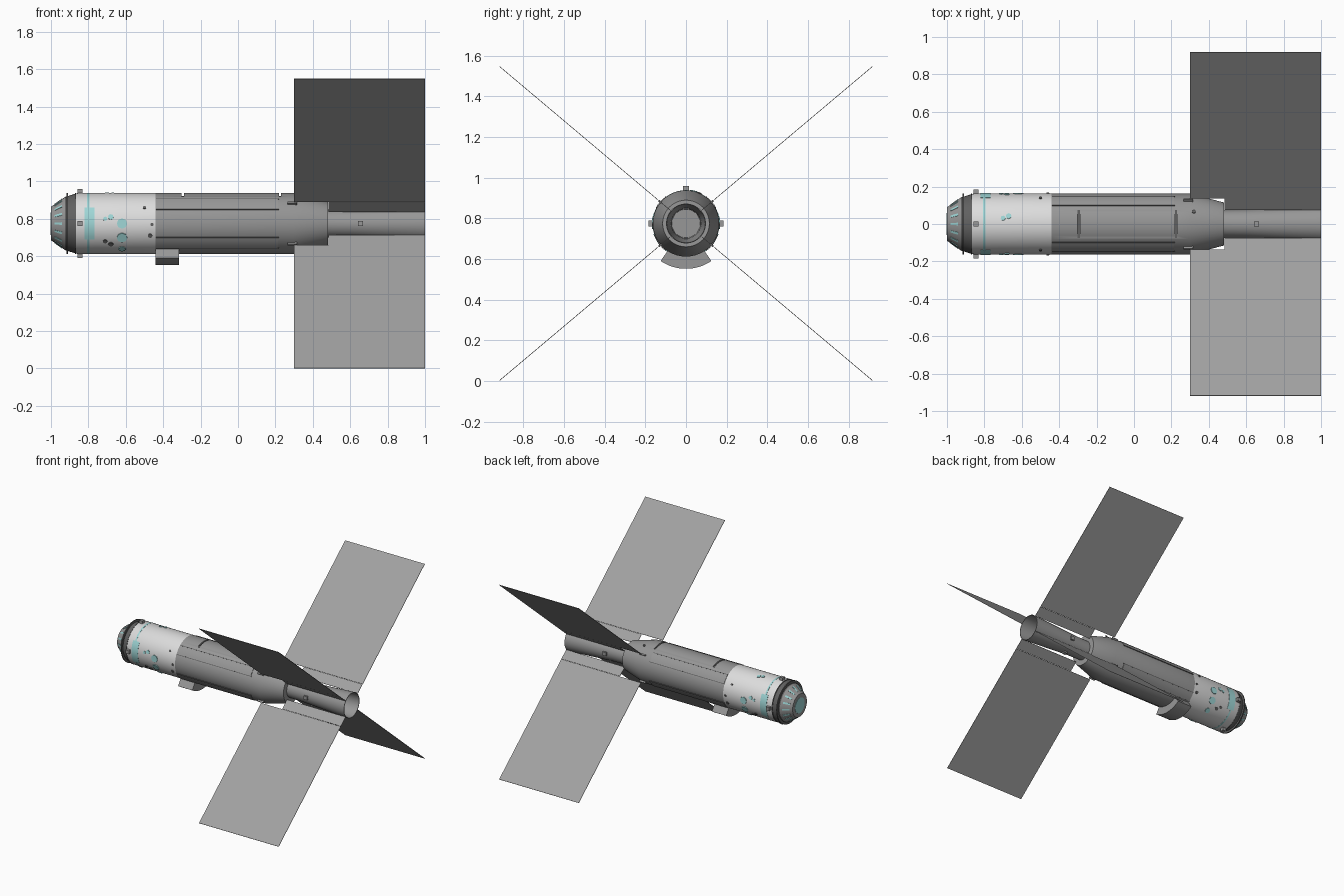
import bpy, bmesh
from math import cos, sin, radians, pi, asin
from mathutils import Matrix, Vector

old = bpy.data.objects.get("Cube")
if old:
    bpy.data.objects.remove(old)

AXIS = 0.775   # height of the long axis
R = 0.163      # hull radius
TILT = 40.1    # panel angle above horizontal


def material(name, r, g, b):
    m = bpy.data.materials.new(name)
    m.use_nodes = True
    m.diffuse_color = (r, g, b, 1)
    bsdf = m.node_tree.nodes["Principled BSDF"]
    bsdf.inputs["Base Color"].default_value = (r, g, b, 1)
    bsdf.inputs["Roughness"].default_value = 0.7
    return m


WHITE = material("off white", 0.72, 0.72, 0.72)
GREY = material("mid grey", 0.31, 0.31, 0.31)
PANEL = material("panel grey", 0.36, 0.36, 0.36)
DARK = material("dark grey", 0.12, 0.12, 0.12)
CYAN = material("pale cyan", 0.35, 0.68, 0.68)


def finish(name, bm, mat):
    bmesh.ops.recalc_face_normals(bm, faces=bm.faces)
    me = bpy.data.meshes.new(name)
    bm.to_mesh(me)
    bm.free()
    ob = bpy.data.objects.new(name, me)
    bpy.context.collection.objects.link(ob)
    me.materials.append(mat)
    return ob


def smooth(ob):
    bpy.ops.object.select_all(action='DESELECT')
    ob.select_set(True)
    bpy.context.view_layer.objects.active = ob
    bpy.ops.object.shade_smooth_by_angle(angle=radians(30))


def polar(x, r, deg):
    a = radians(deg)
    return Vector((x, r * cos(a), AXIS + r * sin(a)))


def lathe(name, profile, mat, n=48):
    """Revolve (x, radius) points about the long axis and cap both ends."""
    bm = bmesh.new()
    rings = [[bm.verts.new(polar(x, r, 360 * i / n)) for i in range(n)]
             for x, r in profile]
    for a, b in zip(rings, rings[1:]):
        for i in range(n):
            j = (i + 1) % n
            bm.faces.new((a[i], a[j], b[j], b[i]))
    bm.faces.new(rings[0])
    bm.faces.new(rings[-1])
    return finish(name, bm, mat)


def sector(name, x0, x1, a0, a1, r0, r1, mat, taper=0):
    """Curved slab between two angles and two radii."""
    bm = bmesh.new()
    n = max(1, round(abs(a1 - a0) / 6))
    rows = []
    for i in range(n + 1):
        a = a0 + (a1 - a0) * i / n
        rows.append([bm.verts.new(polar(x, r, a)) for x, r in
                     ((x0, r0), (x1, r0 + taper), (x1, r1 + taper), (x0, r1))])
    for p, q in zip(rows, rows[1:]):
        for k in range(4):
            m = (k + 1) % 4
            bm.faces.new((p[k], p[m], q[m], q[k]))
    bm.faces.new(rows[0])
    bm.faces.new(rows[-1])
    ob = finish(name, bm, mat)
    smooth(ob)
    return ob


def box(name, x, r, deg, size, mat):
    """Box with its own z axis pointing out from the long axis."""
    bm = bmesh.new()
    bmesh.ops.create_cube(bm, size=1)
    turn = Matrix.Rotation(radians(deg - 90), 4, 'X')
    bm.transform(Matrix.Translation(polar(x, r, deg)) @ turn @ Matrix.Diagonal((*size, 1)))
    return finish(name, bm, mat)


def disc(name, x, deg, radius, mat, height=0.006, sides=8):
    bm = bmesh.new()
    bmesh.ops.create_cone(bm, cap_ends=True, segments=sides, radius1=radius,
                          radius2=radius, depth=height)
    turn = Matrix.Rotation(radians(deg - 90), 4, 'X')
    bm.transform(Matrix.Translation(polar(x, R + 0.001, deg)) @ turn)
    return finish(name, bm, mat)


# Hull
smooth(lathe("nose_cone", [(-1, 0.09), (-0.985, 0.1), (-0.925, 0.142)], GREY))
smooth(lathe("nose_collar", [(-0.925, 0.142), (-0.868, 0.16)], DARK))
smooth(lathe("forward_hull", [(-0.868, 0.16), (-0.855, R), (-0.44, R)], WHITE))
aft = lathe("aft_hull", [(-0.44, R), (0.3, R), (0.48, 0.115)], GREY)

# Two slots cut across the top of the aft hull
for x in (-0.295, 0.225):
    cutter = box("slot_cutter", x, 0.195, 90, (0.012, 0.3, 0.1), DARK)
    cutter.hide_render = True
    mod = aft.modifiers.new("slot", 'BOOLEAN')
    mod.object = cutter
    mod.operation = 'DIFFERENCE'
    mod.solver = 'EXACT'
    bpy.context.view_layer.objects.active = aft
    bpy.ops.object.modifier_apply(modifier=mod.name)
    bpy.data.objects.remove(cutter)
    box("slot_floor", x, 0.1445, 90, (0.012, 0.15, 0.003), DARK)
smooth(aft)

# Hollow flared tail
smooth(lathe("tail_tube", [(0.47, 0.074), (0.6, 0.076), (1, 0.098),
                           (1, 0.094), (0.6, 0.073), (0.5, 0.07)], GREY))

# Nose details: hoop, cap and radial stripes
smooth(lathe("nose_hoop", [(-0.916, 0.14), (-0.916, 0.164), (-0.908, 0.164),
                           (-0.908, 0.14)], DARK))
lathe("nose_cap", [(-1, 0.06), (-0.996, 0.06)], CYAN).location.x = -0.002
for i in range(16):
    a = 360 * i / 16
    sector("nose_stripe", -0.982, -0.94, a - 3, a + 3, 0.1, 0.1045, CYAN, taper=0.03)

# Cyan paint on the forward hull
sector("paint_ring", -0.806, -0.794, 0, 360, R - 0.003, R + 0.001, CYAN)
for mid in (0, 180):
    sector("paint_patch", -0.822, -0.766, mid - 31, mid + 31, R - 0.004, R + 0.002, CYAN)
sector("hull_seam", -0.872, -0.866, 0, 360, 0.155, 0.163, DARK)

# Portholes and small fittings, on both sides
for mirror in (False, True):
    for x, z, radius, mat in ((-0.62, 0.775, 0.028, CYAN), (-0.62, 0.7, 0.028, CYAN),
                              (-0.68, 0.81, 0.015, CYAN), (-0.71, 0.8, 0.011, CYAN),
                              (-0.71, 0.68, 0.012, DARK), (-0.68, 0.665, 0.014, DARK),
                              (-0.62, 0.64, 0.02, CYAN), (-0.5, 0.86, 0.009, DARK),
                              (-0.46, 0.77, 0.009, DARK), (-0.47, 0.71, 0.012, DARK)):
        up = asin((z - AXIS) / R) * 180 / pi
        disc("porthole", x, up if mirror else 180 - up, radius, mat)
for x, a, radius in ((-0.7, 79, 0.013), (-0.67, 75, 0.015)):
    disc("top_porthole", x, a, radius, CYAN)
disc("taper_fitting", 0.32, 66, 0.01, DARK)

# Square blocks around the hull and the tail
for a in (0, 90, 180, 270):
    box("hull_block", -0.845, 0.172, a, (0.028, 0.028, 0.026), GREY)
    box("tail_block", 0.655, 0.081, a, (0.028, 0.028, 0.02), GREY)

# Four diagonal panels with root strips, stub ribs and folded-line ducts
for a in (TILT, 180 - TILT, 180 + TILT, 360 - TILT):
    box("solar_panel", 0.65, 0.69, a, (0.7, 0.003, 1.02), PANEL)
    box("panel_root", 0.7425, 0.1385, a, (0.515, 0.003, 0.079), PANEL)
    box("panel_rib", 0.29, 0.155, a, (0.05, 0.01, 0.04), GREY)
    sector("duct_cover", -0.438, 0.215, a - 12.5, a + 12.5, R - 0.006, R + 0.003, GREY)
    for side in (-12.5, 12.5):
        sector("duct_edge", -0.438, 0.22, a + side - 0.8, a + side + 0.8,
               R - 0.003, R + 0.004, DARK)

# Curved antenna under the hull
sector("belly_antenna", -0.44, -0.315, 236, 304, R - 0.004, 0.223, GREY)
